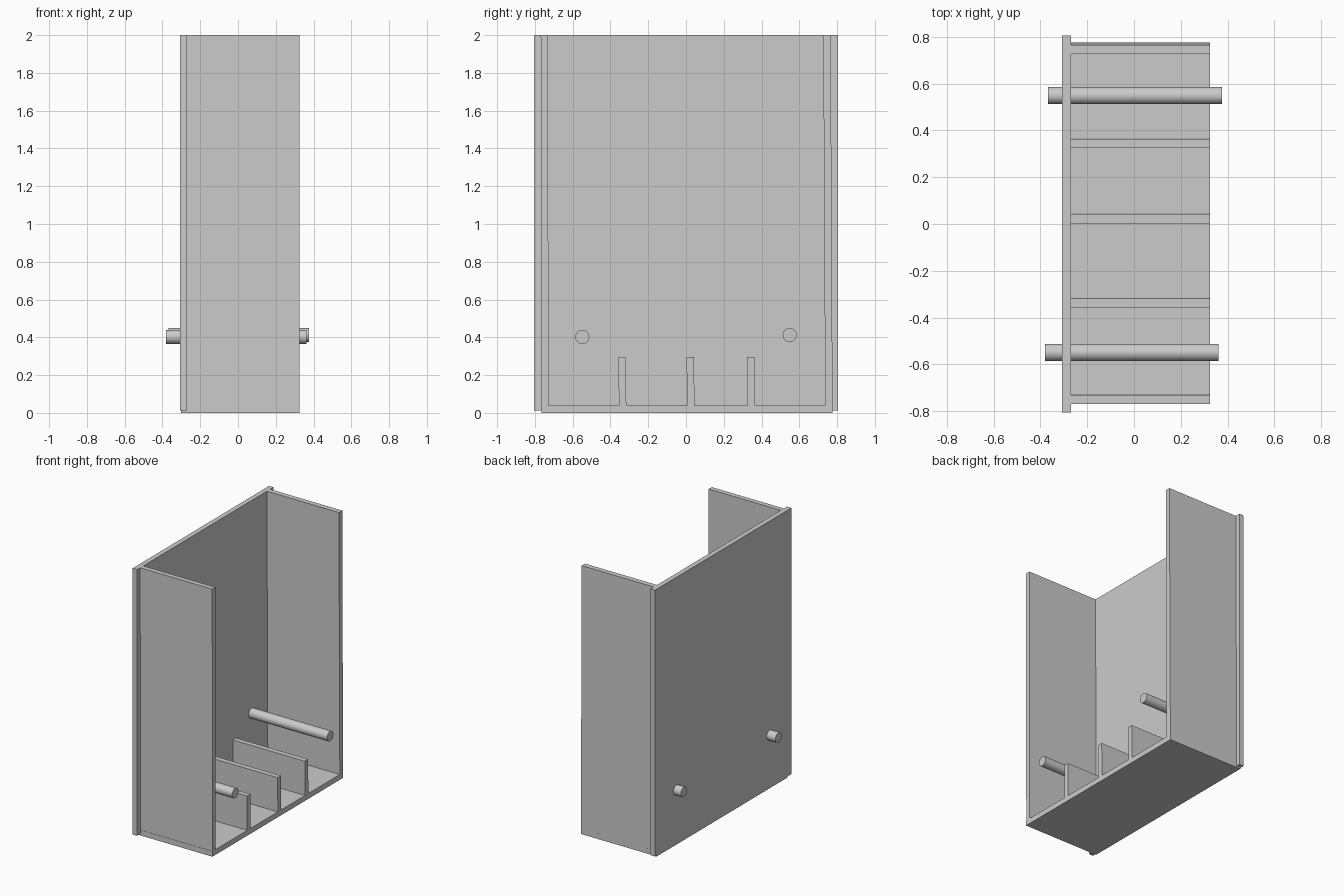
import bpy
import bmesh

old = bpy.data.objects.get("Cube")
if old:
    bpy.data.objects.remove(old, do_unlink=True)

# Single plain grey finish
grey = bpy.data.materials.new("plain grey")
grey.use_nodes = True
COLOUR = (0.6, 0.6, 0.6, 1)
grey.diffuse_color = COLOUR
grey.node_tree.nodes["Principled BSDF"].inputs["Base Color"].default_value = COLOUR


def finish(name, bm):
    mesh = bpy.data.meshes.new(name)
    bm.to_mesh(mesh)
    bm.free()
    mesh.materials.append(grey)
    obj = bpy.data.objects.new(name, mesh)
    bpy.context.collection.objects.link(obj)
    return obj


def board(name, x, y, z, lean=0):
    """Box between the given ranges; its top is shifted by lean along y."""
    bm = bmesh.new()
    bmesh.ops.create_cube(bm, size=1)
    for v in bm.verts:
        top = v.co.z > 0
        v.co = (x[v.co.x > 0], y[v.co.y > 0] + lean * top, z[top])
    return finish(name, bm)


def rod(name, x, y, z, radius=0.037):
    bm = bmesh.new()
    bmesh.ops.create_cone(bm, cap_ends=True, segments=48,
                          radius1=radius, radius2=radius, depth=x[1] - x[0])
    obj = finish(name, bm)
    obj.location = (sum(x) / 2, y, z)
    obj.rotation_euler.y = 1.570796
    bpy.context.view_layer.objects.active = obj
    obj.select_set(True)
    bpy.ops.object.shade_smooth_by_angle()
    obj.select_set(False)


DEPTH = (-0.27, 0.325)

# Open case: large panel, floor and two slightly leaning walls
board("large_panel", (-0.307, -0.27), (-0.805, 0.805), (0.012, 2))
board("floor", (-0.302, 0.325), (-0.766, 0.776), (0, 0.04))
board("front_wall", DEPTH, (-0.764, -0.727), (0.005, 2), lean=-0.005)
board("back_wall", DEPTH, (0.737, 0.776), (0.035, 2), lean=-0.01)

# Low dividers standing on the floor
for i, y in enumerate((-0.355, 0.006, 0.327)):
    board(f"divider_{i + 1}", DEPTH, (y, y + 0.039), (0.03, 0.297), lean=-0.003)

# Rods passing through the large panel
rod("front_rod", (-0.38, 0.362), -0.549, 0.402)
rod("back_rod", (-0.367, 0.377), 0.549, 0.412)
